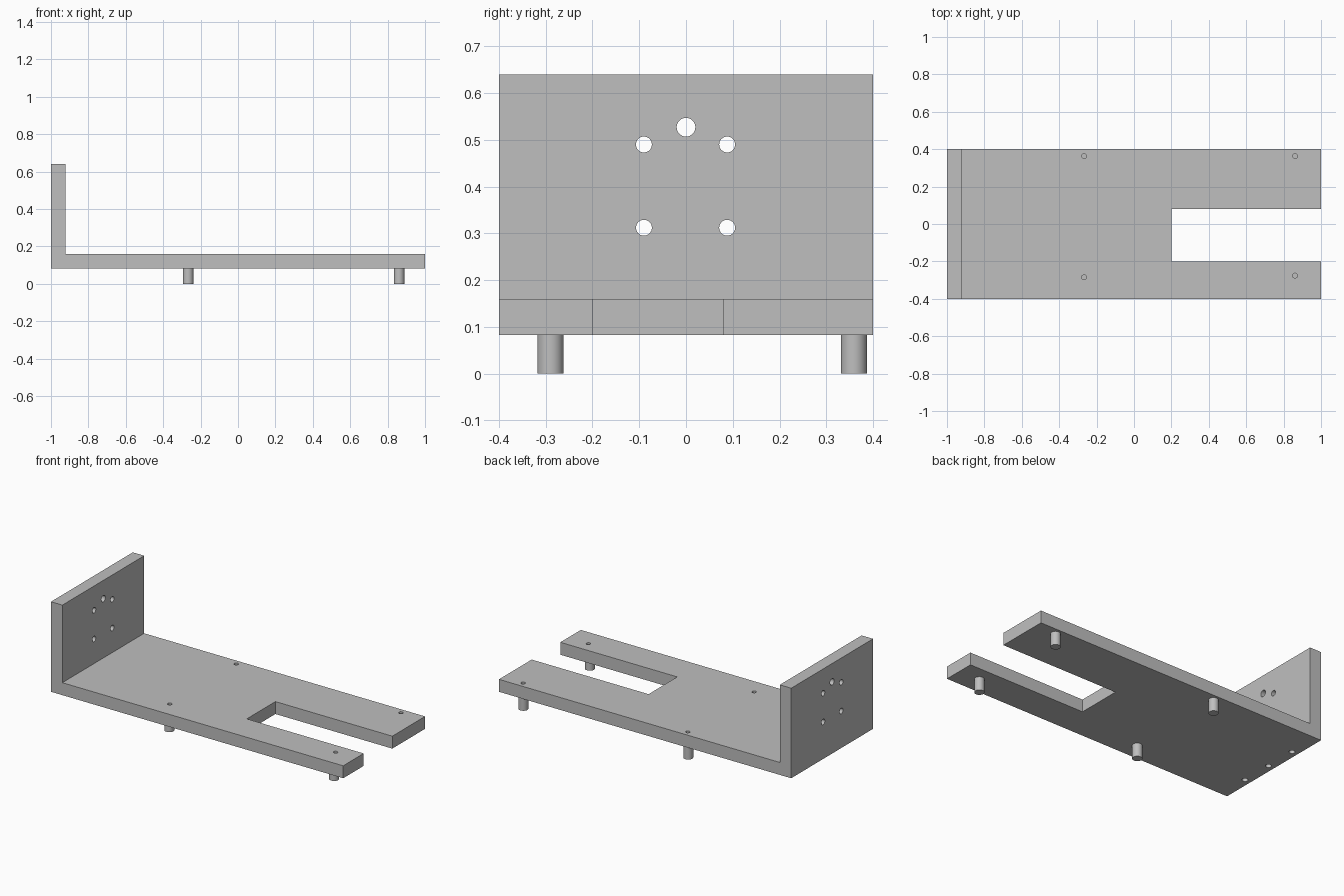
import bpy, bmesh
from math import radians
from mathutils import Matrix, Vector

cube = bpy.data.objects.get("Cube")
if cube:
    bpy.data.objects.remove(cube, do_unlink=True)

# Main dimensions
HALF_X, HALF_Y = 1.0, 0.4
BOTTOM, DECK, TOP = 0.083, 0.16, 0.64
WALL_X = -0.922

grey = bpy.data.materials.new("light grey")
grey.use_nodes = True
colour = (0.52, 0.52, 0.52, 1)
grey.diffuse_color = colour
grey.node_tree.nodes["Principled BSDF"].inputs["Base Color"].default_value = colour


def make_object(name, bm):
    bmesh.ops.recalc_face_normals(bm, faces=bm.faces)
    mesh = bpy.data.meshes.new(name)
    bm.to_mesh(mesh)
    bm.free()
    mesh.materials.append(grey)
    obj = bpy.data.objects.new(name, mesh)
    bpy.context.collection.objects.link(obj)
    return obj


def add_rod(bm, start, end, radius):
    """Closed cylinder between two points."""
    start, end = Vector(start), Vector(end)
    axis = end - start
    turn = axis.to_track_quat("Z", "Y").to_matrix().to_4x4()
    bmesh.ops.create_cone(bm, cap_ends=True, segments=32, radius1=radius,
                          radius2=radius, depth=axis.length,
                          matrix=Matrix.Translation((start + end) / 2) @ turn)


def add_box(bm, low, high):
    low, high = Vector(low), Vector(high)
    bmesh.ops.create_cube(bm, size=1, matrix=Matrix.Translation((low + high) / 2)
                          @ Matrix.Diagonal((*(high - low), 1)))


def smooth(obj):
    bpy.ops.object.select_all(action="DESELECT")
    obj.select_set(True)
    bpy.context.view_layer.objects.active = obj
    bpy.ops.object.shade_smooth_by_angle(angle=radians(30))


# L-shaped bracket: side profile pulled across the depth
bm = bmesh.new()
profile = [(-HALF_X, BOTTOM), (HALF_X, BOTTOM), (HALF_X, DECK),
           (WALL_X, DECK), (WALL_X, TOP), (-HALF_X, TOP)]
side = bm.faces.new([bm.verts.new((x, -HALF_Y, z)) for x, z in profile])
pulled = bmesh.ops.extrude_face_region(bm, geom=[side])["geom"]
bmesh.ops.translate(bm, vec=(0, 2 * HALF_Y, 0),
                    verts=[v for v in pulled if isinstance(v, bmesh.types.BMVert)])
bracket = make_object("bracket", bm)

# Cutter: open slot between the two arms
bm = bmesh.new()
add_box(bm, (0.2, -0.2, 0), (1.2, 0.08, 0.3))

# Cutter: mounting holes through the wall
wall_holes = [(0, 0.527, 0.02)] + [(y, z, 0.017) for y in (-0.09, 0.088)
                                   for z in (0.312, 0.49)]
for y, z, radius in wall_holes:
    add_rod(bm, (-1.1, y, z), (-0.8, y, z), radius)

# Cutter: blind screw holes under the wall
for y in (-0.2, 0, 0.2):
    add_rod(bm, (-0.96, y, 0), (-0.96, y, 0.22), 0.017)

# Cutter: pilot holes above the legs
for x, y in ((-0.267, 0.363), (0.861, 0.363), (-0.267, -0.285), (0.861, -0.276)):
    add_rod(bm, (x, y, 0), (x, y, 0.3), 0.013)
cutter = make_object("hole_cutter", bm)
cutter.hide_render = True

cut = bracket.modifiers.new("holes", "BOOLEAN")
cut.operation = "DIFFERENCE"
cut.solver = "EXACT"
cut.object = cutter
bpy.context.view_layer.objects.active = bracket
bpy.ops.object.modifier_apply(modifier=cut.name)
bpy.data.objects.remove(cutter, do_unlink=True)
smooth(bracket)

# Four round legs
for x, x_name in ((-0.267, "right"), (0.861, "left")):
    for y, y_name in ((-0.29, "front"), (0.359, "back")):
        bm = bmesh.new()
        add_rod(bm, (x, y, 0), (x, y, BOTTOM), 0.028)
        smooth(make_object(f"{y_name}_{x_name}_leg", bm))
